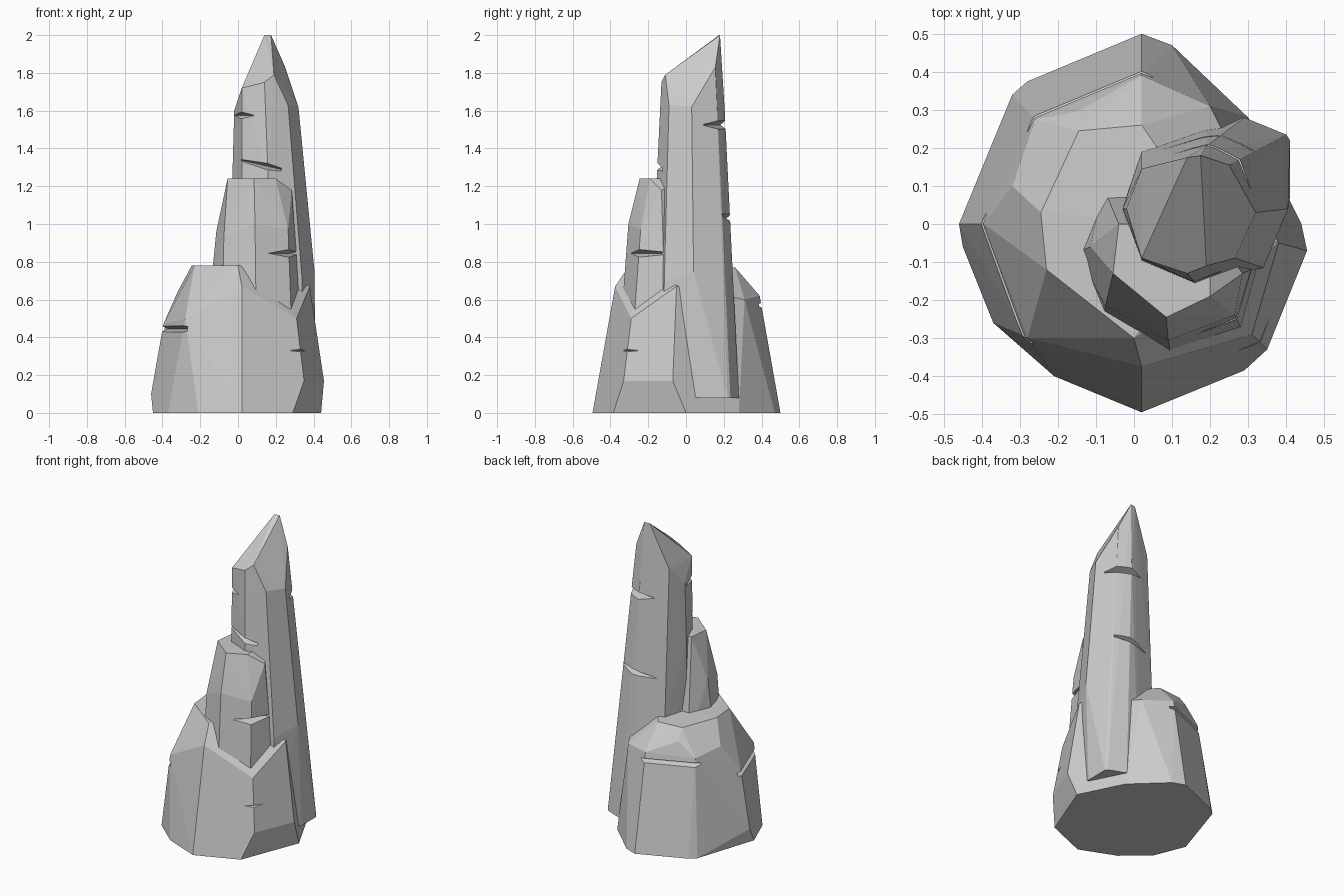
import bpy, bmesh
from math import radians
from mathutils import Matrix, Euler

if "Cube" in bpy.data.objects:
    bpy.data.objects.remove(bpy.data.objects["Cube"])


def add_mesh(name, bm):
    mesh = bpy.data.meshes.new(name)
    bm.to_mesh(mesh)
    bm.free()
    ob = bpy.data.objects.new(name, mesh)
    bpy.context.collection.objects.link(ob)
    return ob


def rock(name, points):
    """Faceted stone: convex hull of its corner points."""
    bm = bmesh.new()
    for p in points:
        bm.verts.new(p)
    res = bmesh.ops.convex_hull(bm, input=bm.verts[:])
    junk = {g for g in res["geom_interior"] + res["geom_unused"]
            if isinstance(g, bmesh.types.BMVert)}
    bmesh.ops.delete(bm, geom=list(junk), context='VERTS')
    bmesh.ops.dissolve_limit(bm, angle_limit=radians(2), verts=bm.verts[:], edges=bm.edges[:])
    bmesh.ops.recalc_face_normals(bm, faces=bm.faces[:])
    return add_mesh(name, bm)


def crack(target, pos, angle, width, depth, height=0.02, roll=0):
    """Cut a wedge-shaped crack; angle is the outward heading around z."""
    bm = bmesh.new()
    w, o, k = width / 2, 0.08, height * (1 + 0.08 / depth)
    rows = [[bm.verts.new(p) for p in ((-depth, y, 0), (o, y, -k), (o, y, k))] for y in (-w, w)]
    bm.faces.new(rows[0])
    bm.faces.new(rows[1][::-1])
    for i in range(3):
        j = (i + 1) % 3
        bm.faces.new((rows[0][j], rows[0][i], rows[1][i], rows[1][j]))
    bmesh.ops.recalc_face_normals(bm, faces=bm.faces[:])
    cutter = add_mesh("crack_cutter", bm)
    cutter.matrix_world = (Matrix.Translation(pos)
                           @ Euler((radians(roll), 0, radians(angle))).to_matrix().to_4x4())
    cutter.hide_render = True
    cutter.hide_set(True)
    mod = target.modifiers.new("crack", 'BOOLEAN')
    mod.operation, mod.solver, mod.object = 'DIFFERENCE', 'EXACT', cutter


# Broad base boulder
base = rock("base_boulder", [
    (.02, -.495, 0), (.29, -.385, 0), (.44, 0, 0), (.30, .28, 0), (.10, .47, 0), (.02, .5, 0),
    (-.28, .375, 0), (-.32, .34, 0), (-.45, -.06, 0), (-.37, -.26, 0), (-.21, -.40, 0),
    (-.46, 0, .1), (.35, -.33, .17), (.455, -.07, .17),
    (-.28, -.30, .5), (.02, -.375, .67), (.31, -.29, .5), (.38, -.05, .67),
    (-.395, 0, .47), (-.32, .10, .64), (-.26, .275, .61), (-.15, .295, .7),
    (.02, .39, .62), (.20, .31, .60),
    (0, -.30, .78), (-.23, -.12, .78), (-.245, .03, .78), (-.145, .245, .77),
    (.02, .26, .77), (.20, 0, .78)])
crack(base, (-.345, -.15, .445), 202, .36, .05, .016)
crack(base, (-.13, .35, .57), 113, .36, .05, .018)
crack(base, (.335, -.31, .33), -45, .14, .03, .007)

# Middle shard
middle = rock("middle_shard", [
    (-.15, -.075, .6), (-.08, -.245, .6), (.095, -.335, .6), (.28, -.27, .55),
    (.33, -.11, .55), (-.08, .095, .6), (.15, .1, .6),
    (-.115, -.06, .96), (-.075, -.215, .93), (.09, -.305, 1.0), (.265, -.24, .97),
    (.285, -.13, 1.18), (-.055, -.13, 1.24), (-.04, 0, 1.24), (.085, -.245, 1.24),
    (.2, -.19, 1.24), (.2, 0, 1.24)])
crack(middle, (.275, -.25, .845), -35, .3, .07, .022)

# Tall spire
spire = rock("tall_spire", [
    (.14, .175, 2), (.175, .18, 2), (.25, .155, 1.83),
    (.19, -.11, 1.79), (.14, -.13, 1.75), (.02, -.09, 1.72), (.02, .145, 1.72),
    (.265, -.09, 1.63), (.32, .03, 1.62), (-.02, .04, 1.6), (.19, .205, 1.6),
    (-.03, .04, 1.24), (.02, -.1, 1.24), (.16, -.155, 1.24),
    (.34, -.115, .7), (.405, .04, .75), (.02, .19, .75),
    (.41, .07, .08), (.41, .22, .08), (.40, .235, .08), (.29, .28, .08), (.19, .27, .1),
    (.02, .2, .1), (-.03, .04, .1), (.02, -.11, .1), (.16, -.17, .1), (.34, -.12, .1)])
crack(spire, (.0, -.08, 1.575), 215, .2, .05, .022)
crack(spire, (.11, -.145, 1.315), -95, .24, .06, .016, -13)
crack(spire, (.22, .19, 1.525), 65, .24, .06, .02)
crack(spire, (.2, .24, 1.03), 85, .24, .06, .018, -8)
